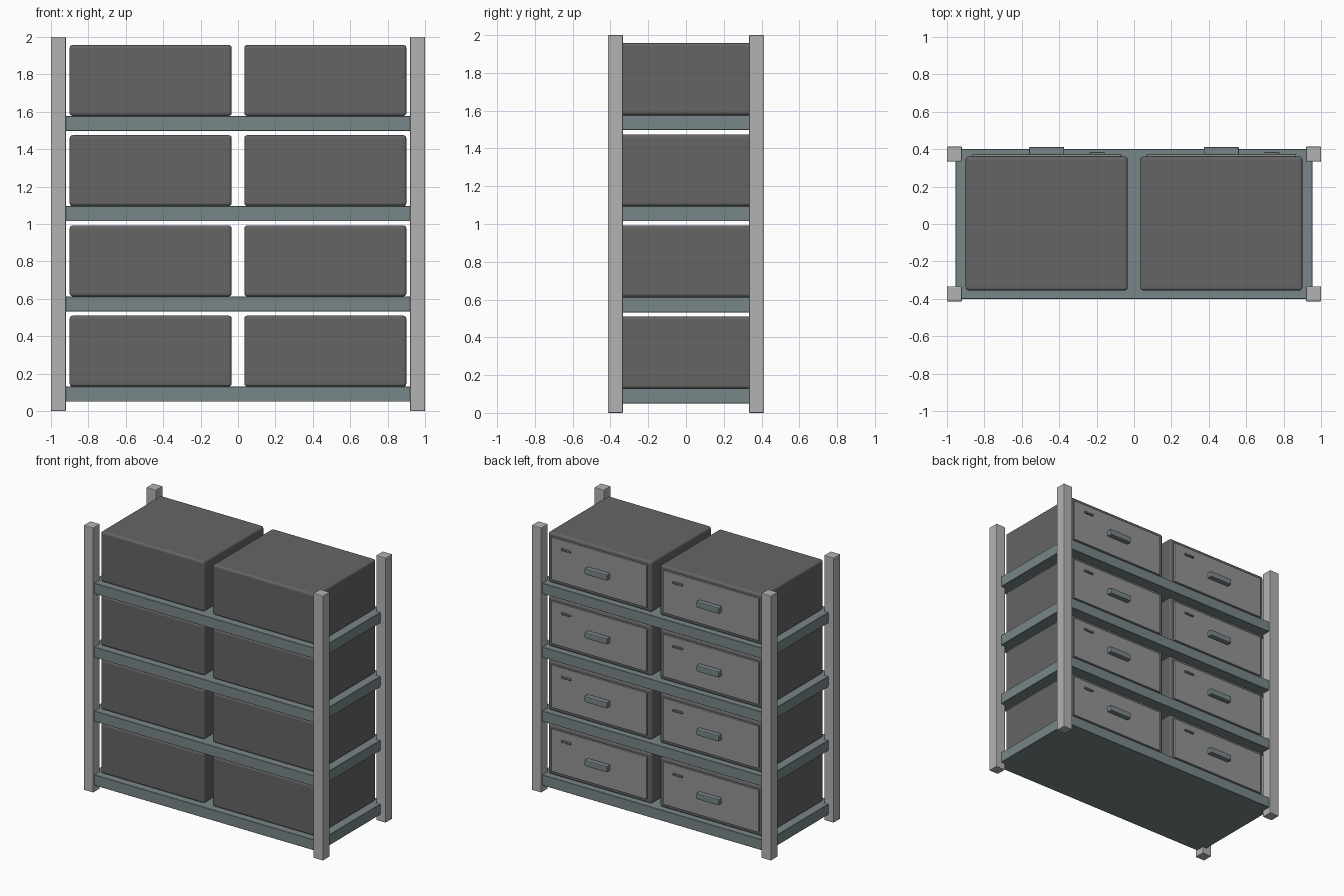
import bpy

if "Cube" in bpy.data.objects:
    bpy.data.objects.remove(bpy.data.objects["Cube"])


def material(name, rgb):
    m = bpy.data.materials.new(name)
    m.diffuse_color = (*rgb, 1)
    m.use_nodes = True
    m.node_tree.nodes["Principled BSDF"].inputs["Base Color"].default_value = m.diffuse_color
    return m


POST = material("light_grey", (0.45, 0.45, 0.45))
STEEL = material("blue_grey", (0.19, 0.24, 0.25))
DARK = material("dark_grey", (0.13, 0.13, 0.13))
PANEL = material("mid_grey", (0.30, 0.30, 0.30))


def box(name, centre, size, mat, bevel=0.0, segments=1):
    bpy.ops.mesh.primitive_cube_add(size=1, location=centre)
    ob = bpy.context.object
    ob.name = name
    ob.scale = size
    bpy.ops.object.transform_apply(location=False, rotation=False, scale=True)
    ob.data.materials.append(mat)
    if bevel:
        mod = ob.modifiers.new("bevel", "BEVEL")
        mod.width = bevel
        mod.segments = segments
    return ob


# Four corner posts
for sx in (-1, 1):
    for sy in (-1, 1):
        box("corner_post", (sx * 0.96, sy * 0.374, 1.0), (0.08, 0.08, 2.0), POST, 0.005, 2)

for level in range(4):
    base = 0.05 + level * 0.4825

    # Shelf slab
    box("shelf", (0, 0, base + 0.04), (1.91, 0.80, 0.08), STEEL, 0.002)

    # Two storage drawers per shelf, their fronts facing +y
    for cx in (-0.467, 0.467):
        cz = base + 0.08 + 0.19
        box("storage_box", (cx, 0.003, cz), (0.866, 0.716, 0.38), DARK, 0.016, 3)
        box("drawer_panel", (cx, 0.359, cz), (0.80, 0.03, 0.32), PANEL, 0.006, 2)
        box("handle", (cx, 0.391, cz), (0.188, 0.042, 0.045), STEEL, 0.006, 2)
        box("label_slot", (cx + 0.27, 0.378, cz + 0.095), (0.08, 0.014, 0.014), STEEL, 0.002)
